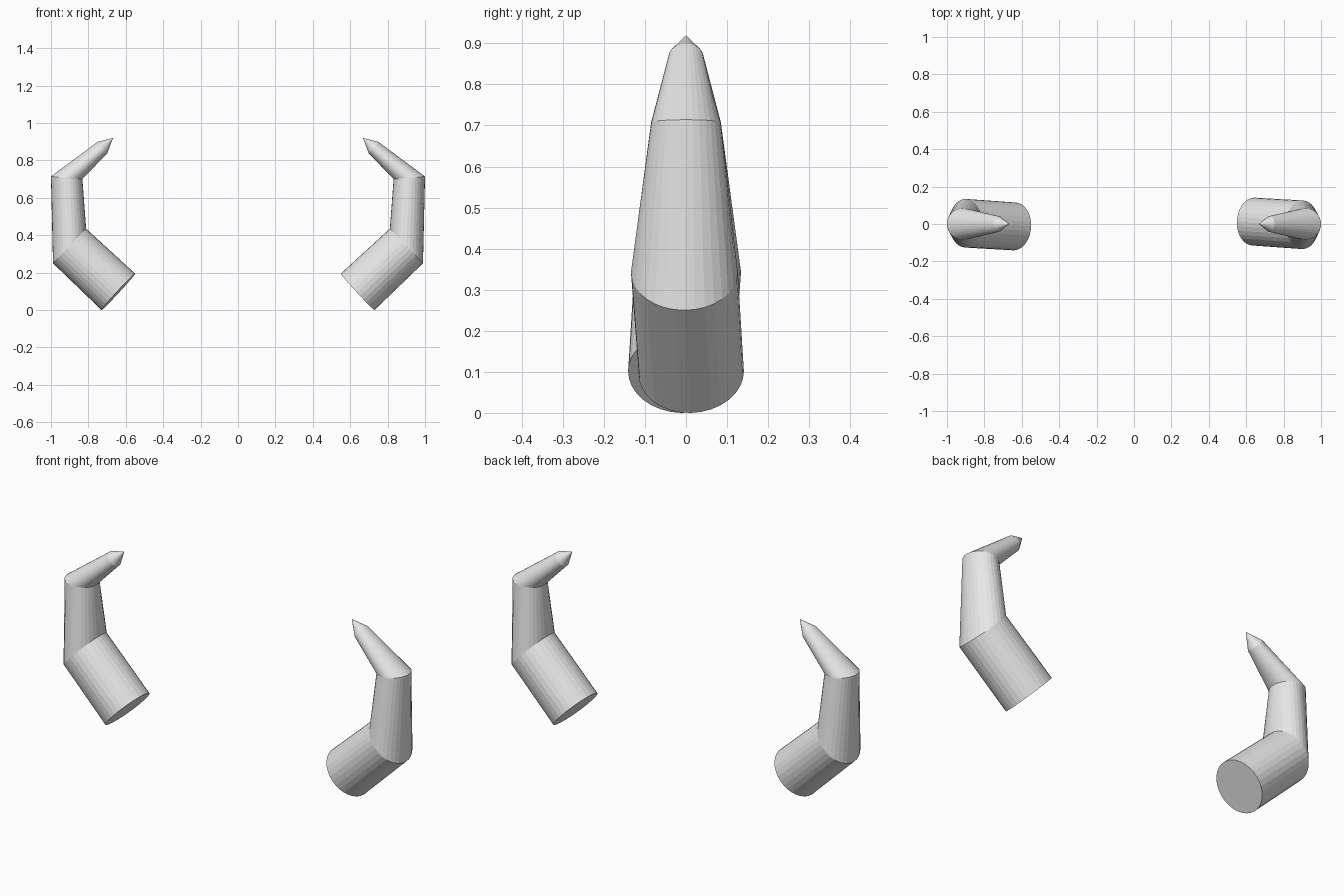
import bpy, bmesh, math
from mathutils import Vector

if "Cube" in bpy.data.objects:
    bpy.data.objects.remove(bpy.data.objects["Cube"])

SIDES = 32

grey = bpy.data.materials.new("light grey")
grey.diffuse_color = (0.8, 0.8, 0.8, 1)
grey.use_nodes = True
grey.node_tree.nodes["Principled BSDF"].inputs["Base Color"].default_value = grey.diffuse_color

# Rings of the bent horn: outer (x, z), inner (x, z), centre y, y radius, side axis
RINGS = [
    ((0.730, 0.000), (0.550, 0.195), 0.013, 0.128, (0.033, 1, 0.03)),
    ((0.989, 0.250), (0.812, 0.435), -0.004, 0.130, (0, 1, 0)),
    ((1.000, 0.714), (0.832, 0.700), 0.000, 0.085, (0, 1, 0)),
    ((0.751, 0.899), (0.699, 0.838), 0.000, 0.042, (0, 1, 0)),
]
TIP = Vector((0.668, 0, 0.92))


def make_horn(name, s):
    """Skin the rings; s = -1 turns the horn half a turn about z."""
    bm = bmesh.new()

    def vert(p):
        return bm.verts.new((p.x * s, p.y * s, p.z))

    loops = []
    for (ox, oz), (ix, iz), cy, ry, side in RINGS:
        centre = Vector(((ox + ix) / 2, cy, (oz + iz) / 2))
        u = Vector(((ox - ix) / 2, 0, (oz - iz) / 2))
        v = Vector(side) * ry
        angles = [2 * math.pi * i / SIDES for i in range(SIDES)]
        loops.append([vert(centre + u * math.cos(a) + v * math.sin(a)) for a in angles])

    # base cap, tube walls and pointed end
    bm.faces.new(loops[0])
    for low, high in zip(loops, loops[1:]):
        for i in range(SIDES):
            j = (i + 1) % SIDES
            bm.faces.new((low[i], low[j], high[j], high[i]))
    tip = vert(TIP)
    for i in range(SIDES):
        bm.faces.new((loops[-1][i], loops[-1][(i + 1) % SIDES], tip))
    bmesh.ops.recalc_face_normals(bm, faces=bm.faces[:])

    mesh = bpy.data.meshes.new(name)
    bm.to_mesh(mesh)
    bm.free()
    mesh.materials.append(grey)
    bpy.context.collection.objects.link(bpy.data.objects.new(name, mesh))


make_horn("right_horn", 1)
make_horn("left_horn", -1)
